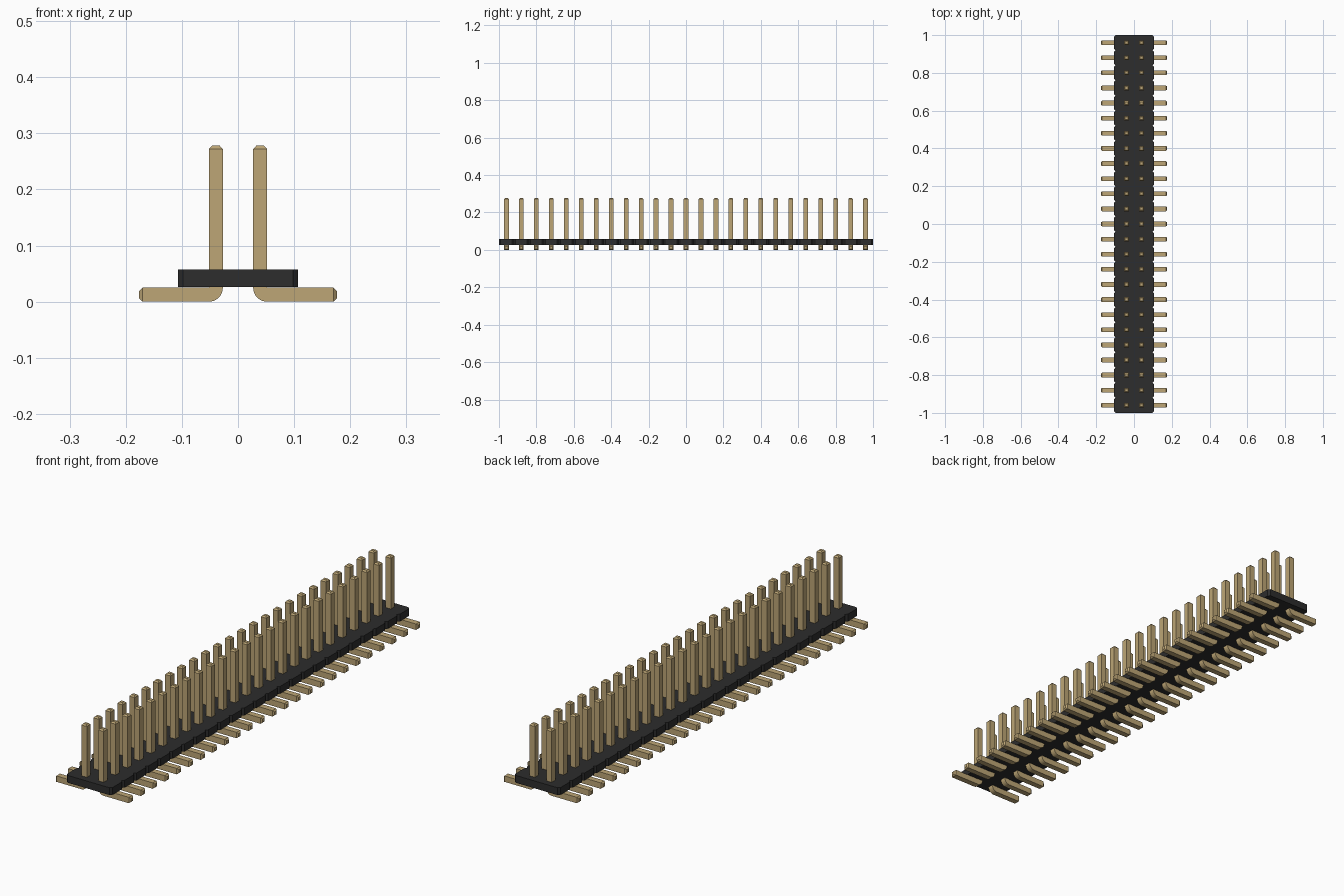
import bpy, bmesh, math
from mathutils import Vector

if "Cube" in bpy.data.objects:
    bpy.data.objects.remove(bpy.data.objects["Cube"])

COUNT, PITCH = 25, 0.08
WIDTH = 0.025                      # pin thickness
BODY_X, BODY_Z0, BODY_Z1 = 0.107, 0.026, 0.057
CHAMFER = 0.009


def material(name, color):
    m = bpy.data.materials.new(name)
    m.use_nodes = True
    m.diffuse_color = (*color, 1)
    m.node_tree.nodes["Principled BSDF"].inputs["Base Color"].default_value = (*color, 1)
    return m


def extruded(bm, points, offset):
    """Add a closed prism from an outline and an offset vector."""
    base = bm.faces.new([bm.verts.new(p) for p in points])
    top = bmesh.ops.extrude_face_region(bm, geom=[base], use_keep_orig=True)
    verts = [g for g in top["geom"] if isinstance(g, bmesh.types.BMVert)]
    bmesh.ops.translate(bm, verts=verts, vec=offset)
    bmesh.ops.recalc_face_normals(bm, faces=bm.faces[:])


def finish(bm, name, mat):
    mesh = bpy.data.meshes.new(name)
    bm.to_mesh(mesh)
    bm.free()
    mesh.materials.append(mat)
    obj = bpy.data.objects.new(name, mesh)
    bpy.context.collection.objects.link(obj)
    return obj


def taper_end(bm, direction):
    """Chamfer the tip of the pin on the end facing a direction."""
    d = Vector(direction)
    face = max(bm.faces, key=lambda f: f.calc_center_median().dot(d))
    centre = face.calc_center_median()
    new = bmesh.ops.extrude_discrete_faces(bm, faces=[face])["faces"][0]
    for v in new.verts:
        v.co = centre + (v.co - centre) * 0.56 + d * 0.006


gold = material("pin_gold", (0.51, 0.38, 0.18))
black = material("housing_black", (0.026, 0.026, 0.026))

# Housing: one outline with a V notch on both sides between the pin positions
side = []
for i in range(COUNT):
    y = (i - COUNT / 2) * PITCH
    side += [(BODY_X - CHAMFER, y), (BODY_X, y + CHAMFER), (BODY_X, y + PITCH - CHAMFER)]
side.append((BODY_X - CHAMFER, COUNT / 2 * PITCH))
outline = side + [(-x, y) for x, y in reversed(side)]
bm = bmesh.new()
extruded(bm, [(x, y, BODY_Z0) for x, y in outline], (0, 0, BODY_Z1 - BODY_Z0))
finish(bm, "housing", black)

# Pin: L-shaped profile with a rounded outer bend and tapered tips
x0, r, steps = 0.027, 0.025, 8
profile = [(0.170, 0), (0.170, WIDTH), (x0 + WIDTH, WIDTH), (x0 + WIDTH, 0.272), (x0, 0.272)]
for k in range(steps + 1):
    a = math.pi + k / steps * math.pi / 2
    profile.append((x0 + r + r * math.cos(a), r + r * math.sin(a)))
bm = bmesh.new()
extruded(bm, [(x, -WIDTH / 2, z) for x, z in profile], (0, WIDTH, 0))
taper_end(bm, (1, 0, 0))
taper_end(bm, (0, 0, 1))
pin = finish(bm, "left_pin", gold)
pin.location.y = -(COUNT - 1) / 2 * PITCH

# Smooth the bend only
bpy.ops.object.select_all(action='DESELECT')
bpy.context.view_layer.objects.active = pin
pin.select_set(True)
bpy.ops.object.shade_smooth_by_angle(angle=math.radians(25))

# Opposite row: same pin turned half around
other = bpy.data.objects.new("right_pin", pin.data)
bpy.context.collection.objects.link(other)
other.location.y = pin.location.y
other.rotation_euler.z = math.pi

# Repeat both pins along the housing
for obj, sign in ((pin, 1), (other, -1)):
    obj.name = obj.name + "_row"
    arr = obj.modifiers.new("row", 'ARRAY')
    arr.count = COUNT
    arr.use_relative_offset = False
    arr.use_constant_offset = True
    arr.constant_offset_displace = (0, sign * PITCH, 0)
